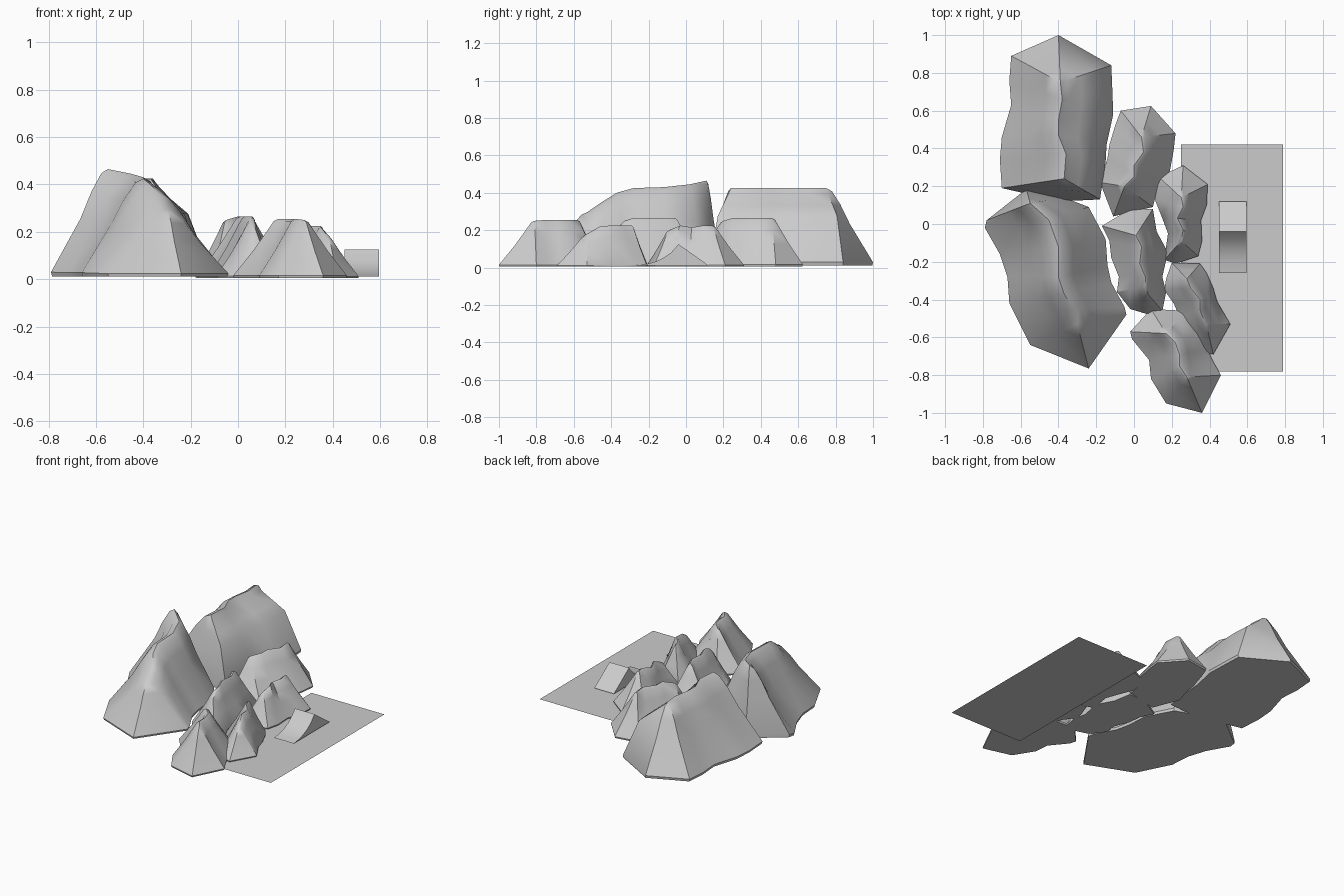
import bpy, bmesh, math
from mathutils import Vector

BIG = [(0.12, 0.96), (0.3, 0.79), (0.5, 0.54)]     # (distance from crest, height) fractions
BULGE = [(0.12, 0.92), (0.4, 0.77), (0.64, 0.64)]
SMALL = [(0.1, 0.96), (0.3, 0.74), (0.55, 0.47)]


def finish(name, bm, angle=35):
    bmesh.ops.remove_doubles(bm, verts=bm.verts, dist=0.0005)
    bmesh.ops.recalc_face_normals(bm, faces=bm.faces)
    me = bpy.data.meshes.new(name)
    bm.to_mesh(me)
    bm.free()
    for p in me.polygons:
        p.use_smooth = True
    me.set_sharp_from_angle(angle=math.radians(angle))
    ob = bpy.data.objects.new(name, me)
    bpy.context.collection.objects.link(ob)
    return ob


def hill(name, start, end, rows, base=0.005, left=SMALL, right=SMALL):
    """Loft a hill: rows hold left foot xy, crest xyz, right foot xy; start/end are the end feet."""
    crest = [Vector(r[2:5]) for r in rows]
    loop = [(crest[0], Vector(start), left)]
    loop += [(c, Vector(r[0:2]), left) for c, r in zip(crest, rows)]
    loop += [(crest[-1], Vector(end), left)]
    loop += [(c, Vector(r[5:7]), right) for c, r in zip(crest[::-1], rows[::-1])]
    bm = bmesh.new()

    def column(c, foot, prof):
        steps = [(0, 1)] + prof + [(1, 0.04)]
        pts = [(*c.xy.lerp(foot, t), base + (c.z - base) * h) for t, h in steps]
        pts.append((*c.xy.lerp(foot, 0.985), base))
        return [bm.verts.new(p) for p in pts]

    cols = [column(*item) for item in loop]
    for a, b in zip(cols, cols[1:] + cols[:1]):
        for k in range(len(a) - 1):
            bm.faces.new((a[k], a[k + 1], b[k + 1], b[k]))
    bm.faces.new([c[-1] for c in cols])
    return finish(name, bm)


# Two large ridges
hill("large_ridge_back", (-0.40, 1.0), (-0.39, 0.12), [
    (-0.65, 0.89, -0.39, 0.75, 0.425, -0.12, 0.84),
    (-0.66, 0.76, -0.38, 0.66, 0.425, -0.115, 0.72),
    (-0.65, 0.63, -0.40, 0.55, 0.425, -0.11, 0.58),
    (-0.70, 0.46, -0.40, 0.47, 0.425, -0.145, 0.42),
    (-0.71, 0.34, -0.36, 0.37, 0.425, -0.15, 0.33),
    (-0.70, 0.19, -0.37, 0.24, 0.425, -0.18, 0.13)], 0.012, BIG, BULGE)
hill("large_ridge_front", (-0.57, 0.185), (-0.24, -0.765), [
    (-0.78, 0.02, -0.55, 0.11, 0.465, -0.37, 0.14),
    (-0.79, -0.02, -0.45, 0.02, 0.445, -0.24, 0.09),
    (-0.71, -0.16, -0.40, -0.12, 0.43, -0.15, -0.08),
    (-0.67, -0.28, -0.40, -0.28, 0.425, -0.14, -0.22),
    (-0.66, -0.42, -0.37, -0.37, 0.40, -0.12, -0.31),
    (-0.60, -0.54, -0.32, -0.45, 0.35, -0.05, -0.44),
    (-0.55, -0.64, -0.30, -0.53, 0.295, -0.04, -0.48)], 0.012, BIG, BIG)

# Five small hills
hill("small_hill_back", (0.09, 0.625), (-0.11, 0.04), [
    (-0.07, 0.60, 0.04, 0.46, 0.265, 0.22, 0.48),
    (-0.10, 0.52, 0.05, 0.38, 0.265, 0.21, 0.39),
    (-0.13, 0.42, 0.00, 0.31, 0.265, 0.19, 0.28),
    (-0.14, 0.35, 0.00, 0.25, 0.265, 0.13, 0.21),
    (-0.18, 0.22, -0.05, 0.20, 0.25, 0.10, 0.09)])
hill("small_hill_right", (0.26, 0.31), (0.22, -0.21), [
    (0.13, 0.25, 0.25, 0.14, 0.225, 0.39, 0.21),
    (0.11, 0.13, 0.26, 0.09, 0.225, 0.385, 0.10),
    (0.15, 0.03, 0.23, 0.03, 0.215, 0.355, 0.02),
    (0.18, -0.05, 0.26, -0.03, 0.225, 0.36, -0.09),
    (0.16, -0.19, 0.25, -0.09, 0.20, 0.34, -0.17)])
hill("small_hill_middle", (-0.02, 0.08), (0.08, -0.48), [
    (-0.17, -0.01, 0.01, -0.06, 0.265, 0.10, 0.08),
    (-0.13, -0.09, 0.04, -0.12, 0.265, 0.12, -0.04),
    (-0.12, -0.18, 0.03, -0.21, 0.265, 0.18, -0.15),
    (-0.08, -0.28, 0.06, -0.28, 0.265, 0.15, -0.28),
    (-0.09, -0.36, 0.06, -0.33, 0.25, 0.17, -0.36),
    (-0.02, -0.45, 0.065, -0.36, 0.22, 0.15, -0.46)])
hill("small_hill_side", (0.20, -0.205), (0.42, -0.69), [
    (0.17, -0.29, 0.28, -0.29, 0.225, 0.35, -0.21),
    (0.16, -0.35, 0.30, -0.34, 0.225, 0.385, -0.26),
    (0.21, -0.42, 0.35, -0.40, 0.225, 0.42, -0.34),
    (0.24, -0.49, 0.35, -0.46, 0.22, 0.44, -0.41),
    (0.28, -0.61, 0.38, -0.53, 0.18, 0.51, -0.53),
    (0.37, -0.68, 0.385, -0.54, 0.17, 0.51, -0.53)])
hill("small_hill_front", (0.09, -0.45), (0.36, -1.0), [
    (-0.02, -0.57, 0.17, -0.58, 0.255, 0.28, -0.46),
    (-0.01, -0.61, 0.22, -0.63, 0.255, 0.38, -0.55),
    (0.08, -0.72, 0.24, -0.69, 0.255, 0.39, -0.67),
    (0.09, -0.82, 0.24, -0.75, 0.255, 0.42, -0.73),
    (0.17, -0.95, 0.28, -0.81, 0.25, 0.46, -0.80)])

# Flat ground panel beside the hills
bm = bmesh.new()
bm.faces.new([bm.verts.new(p) for p in
              [(0.25, -0.78, 0), (0.79, -0.78, 0), (0.79, 0.42, 0), (0.25, 0.42, 0)]])
finish("ground_panel", bm)

# Ramp with a concave run-up and a straight back slope
profile = [(-0.26, 0.012), (-0.205, 0.02), (-0.16, 0.033), (-0.12, 0.052),
           (-0.08, 0.08), (-0.04, 0.125), (0.12, 0.012)]
bm = bmesh.new()
face = bm.faces.new([bm.verts.new((0.45, y, z)) for y, z in profile])
ext = bmesh.ops.extrude_face_region(bm, geom=[face], use_keep_orig=True)
bmesh.ops.translate(bm, vec=(0.145, 0, 0),
                    verts=[g for g in ext["geom"] if isinstance(g, bmesh.types.BMVert)])
finish("ramp", bm, 30)
